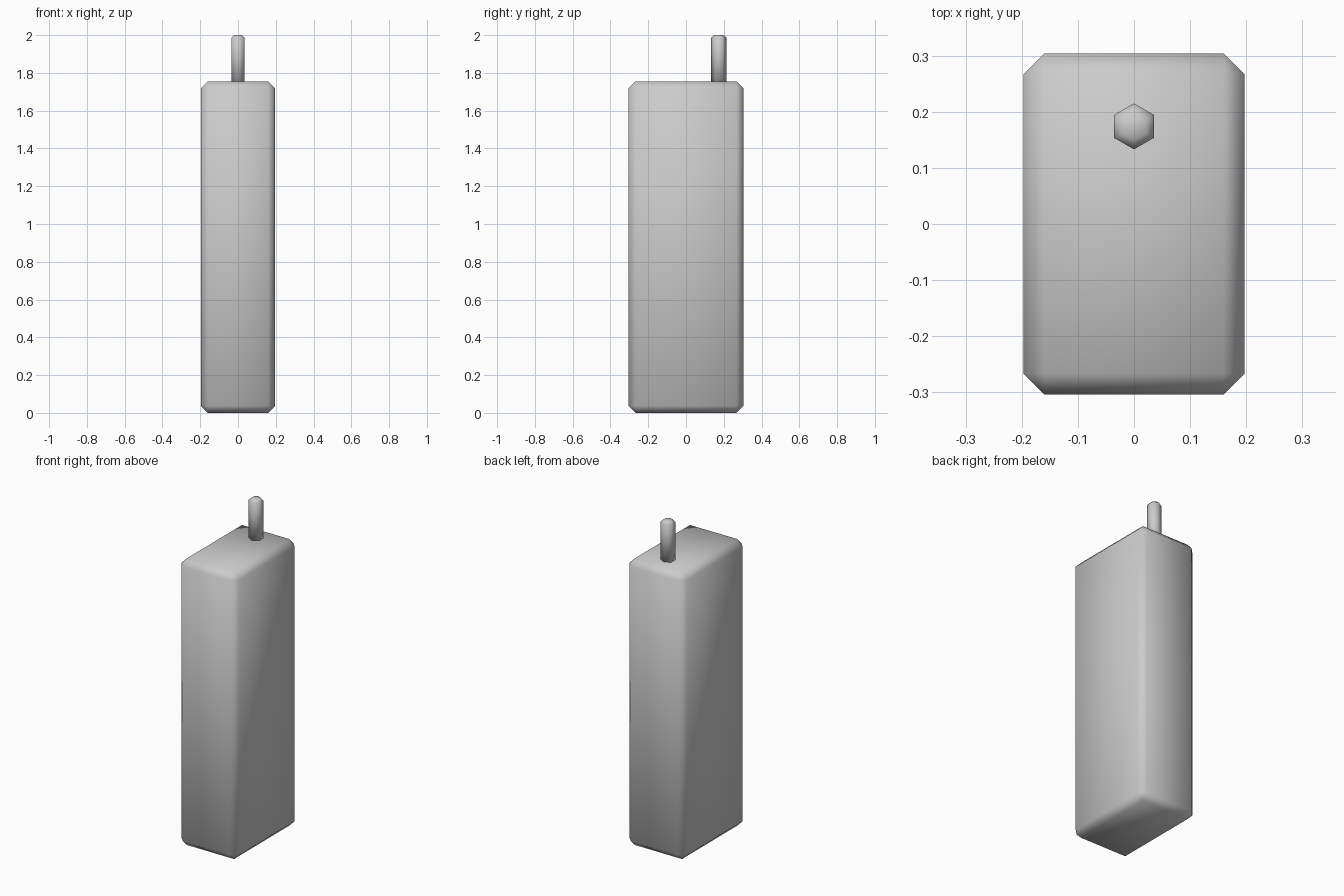
import bpy
import bmesh
from mathutils import Matrix

if "Cube" in bpy.data.objects:
    bpy.data.objects.remove(bpy.data.objects["Cube"])


def make_part(name, bm, edges, width):
    # Single-segment chamfer, then fully smooth shading
    bmesh.ops.bevel(bm, geom=edges, offset=width, offset_type='OFFSET',
                    segments=1, profile=0.5, affect='EDGES')
    bmesh.ops.recalc_face_normals(bm, faces=bm.faces[:])
    for face in bm.faces:
        face.smooth = True
    mesh = bpy.data.meshes.new(name)
    bm.to_mesh(mesh)
    bm.free()
    obj = bpy.data.objects.new(name, mesh)
    bpy.context.collection.objects.link(obj)
    return obj


# Handset body: tall box with every edge chamfered
BODY = (0.394, 0.608, 1.755)
bm = bmesh.new()
bmesh.ops.create_cube(bm, size=1.0, matrix=Matrix.Diagonal((*BODY, 1)))
body = make_part("body", bm, bm.edges[:], 0.037)
body.location.z = BODY[2] / 2

# Antenna: hexagonal rod near the back, chamfered at the tip
BASE, TOP = 1.735, 2.0
height = TOP - BASE
bm = bmesh.new()
bmesh.ops.create_cone(bm, cap_ends=True, segments=6, radius1=0.041,
                      radius2=0.041, depth=height)
tip = [e for e in bm.edges if all(v.co.z > 0 for v in e.verts)]
antenna = make_part("antenna", bm, tip, 0.014)
antenna.location = (0, 0.174, BASE + height / 2)
